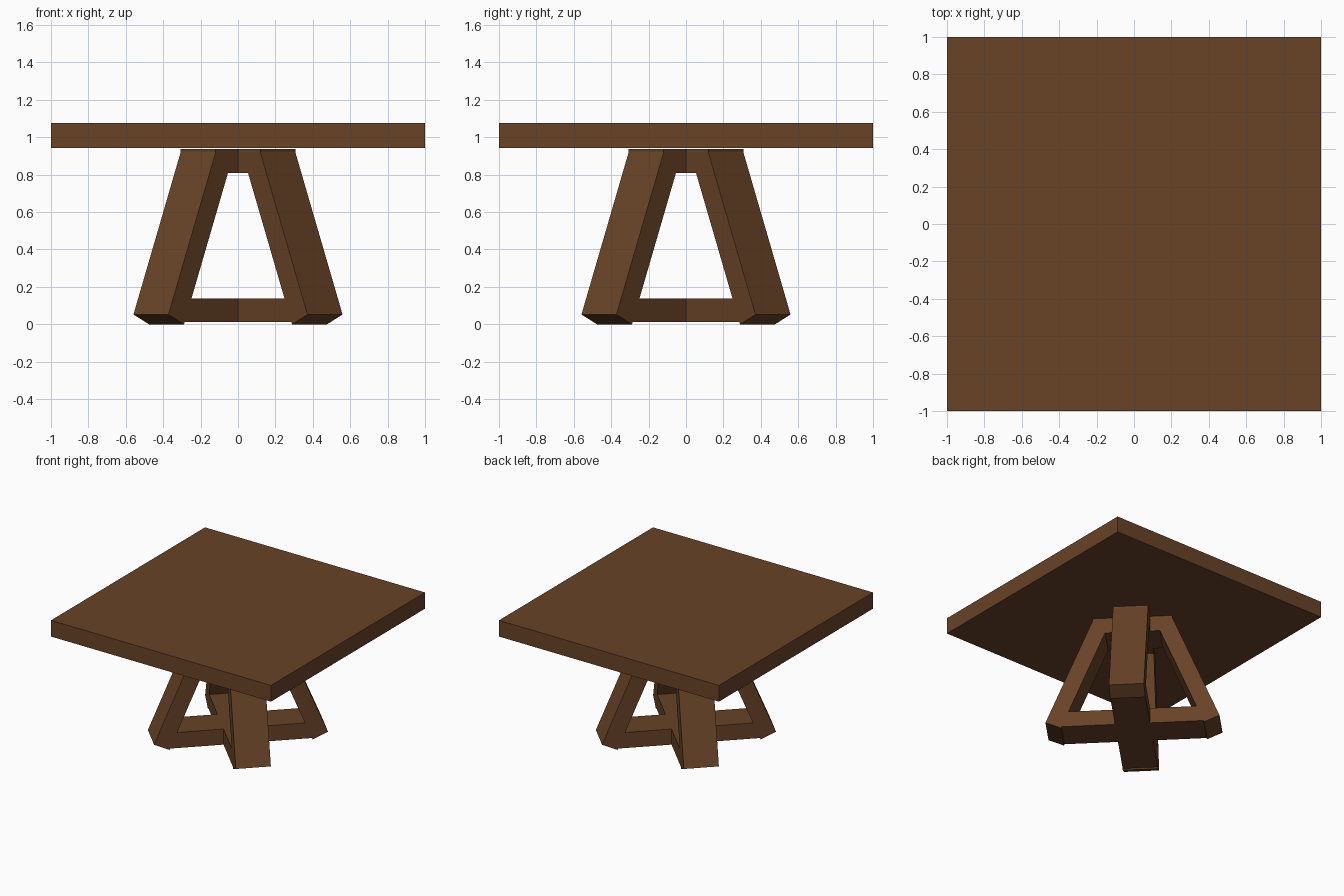
import bpy
import bmesh
import math

cube = bpy.data.objects.get("Cube")
if cube:
    bpy.data.objects.remove(cube, do_unlink=True)

wood = bpy.data.materials.new("dark brown wood")
wood.use_nodes = True
BROWN = (0.138, 0.056, 0.020, 1)
wood.diffuse_color = BROWN
wood.node_tree.nodes["Principled BSDF"].inputs["Base Color"].default_value = BROWN

BEAM_WIDTH = 0.265


def prism(name, profile, width, turn=0.0):
    """Extrude an (outward, up) profile sideways, then turn it about z."""
    bm = bmesh.new()
    face = bm.faces.new([bm.verts.new((d, -width / 2, z)) for d, z in profile])
    extruded = bmesh.ops.extrude_face_region(bm, geom=[face])["geom"]
    moved = [v for v in extruded if isinstance(v, bmesh.types.BMVert)]
    bmesh.ops.translate(bm, verts=moved, vec=(0, width, 0))
    bmesh.ops.recalc_face_normals(bm, faces=bm.faces)
    mesh = bpy.data.meshes.new(name)
    bm.to_mesh(mesh)
    bm.free()
    mesh.materials.append(wood)
    obj = bpy.data.objects.new(name, mesh)
    obj.rotation_euler.z = turn
    bpy.context.collection.objects.link(obj)
    return obj


def bar(name, half, low, high, width, turn=0.0):
    return prism(name, [(-half, low), (half, low), (half, high), (-half, high)], width, turn)


# Square tabletop
bar("tabletop", 1.0, 0.942, 1.075, 2.0)

# Two crossed frames on the diagonals: a bottom rail and a top rail each
for i, side in enumerate(("first", "second")):
    turn = math.radians(45 + 90 * i)
    bar(side + "_bottom_rail", 0.56, 0.011, 0.139, BEAM_WIDTH, turn)
    bar(side + "_top_rail", 0.301, 0.81, 0.937, BEAM_WIDTH, turn)

# Four slanted legs with square-cut ends
leg_profile = [(0.541, 0.0), (0.658, 0.052), (0.301, 0.92), (0.184, 0.868)]
for i, corner in enumerate(("back_left", "back_right", "front_right", "front_left")):
    prism(corner + "_leg", leg_profile, BEAM_WIDTH, math.radians(45 + 90 * i))
